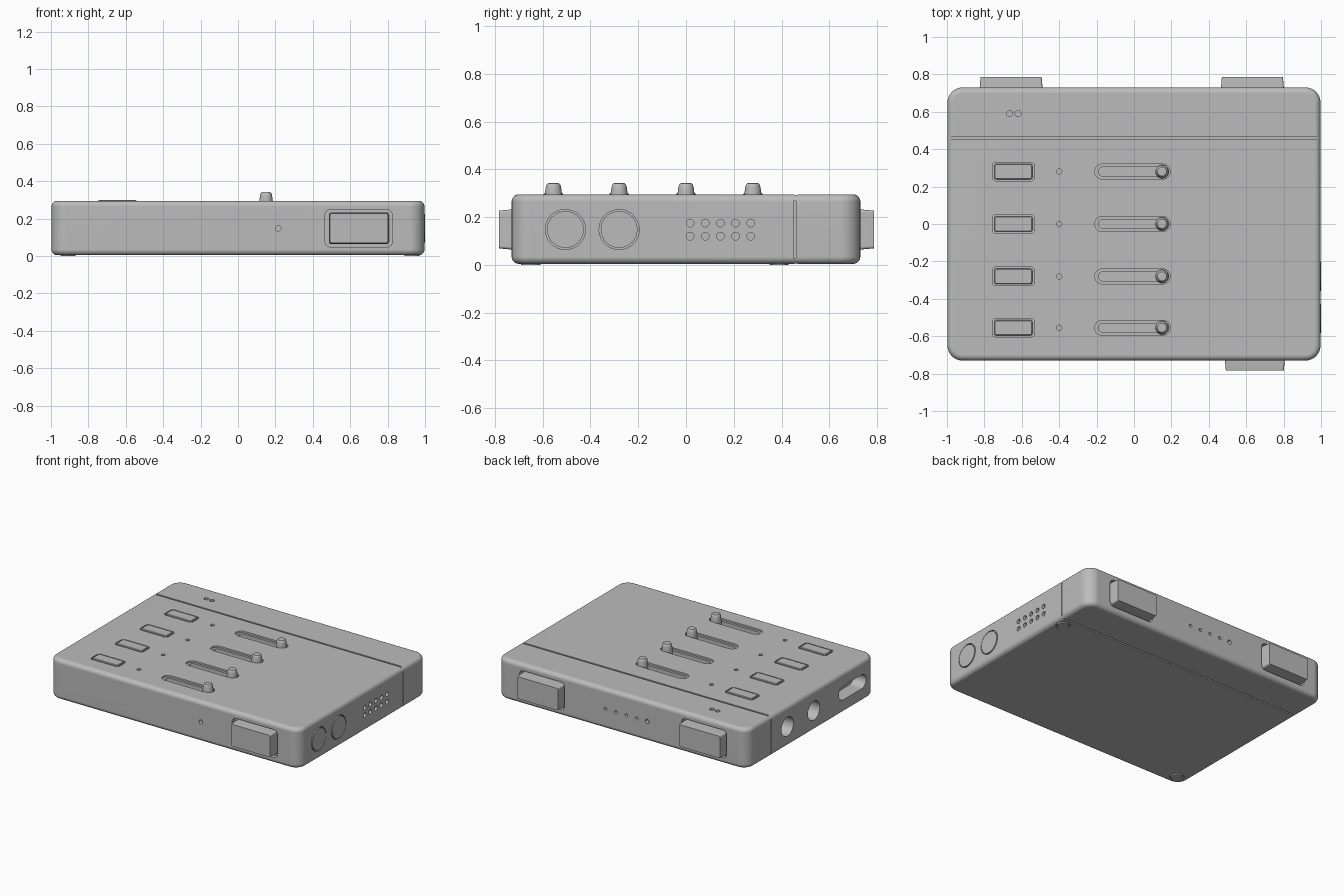
import bpy, bmesh
from math import sin, cos, pi, radians

cube = bpy.data.objects.get("Cube")
if cube:
    bpy.data.objects.remove(cube, do_unlink=True)

grey = bpy.data.materials.new("matte_grey")
grey.use_nodes = True
COLOUR = (0.5, 0.5, 0.5, 1)
grey.diffuse_color = COLOUR
grey.node_tree.nodes["Principled BSDF"].inputs["Base Color"].default_value = COLOUR

# Case surfaces, as outward distances from the origin
HX, HY, TOP, BOTTOM = 0.997, 0.73, 0.295, -0.004
MID = 0.148
ROWS = (0.28, 0, -0.28, -0.555)

# Maps face coordinates (u, v) and outward distance d into the model
SIDES = {
    "top": lambda u, v, d: (u, v, d),
    "bottom": lambda u, v, d: (u, v, -d),
    "front": lambda u, v, d: (u, -d, v),
    "back": lambda u, v, d: (u, d, v),
    "left": lambda u, v, d: (d, u, v),
    "right": lambda u, v, d: (-d, u, v),
}


def outline(hw, hh, r, steps=8):
    """Rounded rectangle; equal sizes give a circle or a slot."""
    r = min(r, hw, hh)
    points = []
    for quarter, (sx, sy) in enumerate(((1, 1), (-1, 1), (-1, -1), (1, -1))):
        for k in range(steps + 1):
            a = (quarter + k / steps) * pi / 2
            points.append((sx * (hw - r) + r * cos(a), sy * (hh - r) + r * sin(a)))
    return points


def loft(bm, side, u, v, rings):
    """Solid through rounded rectangles (half width, half height, radius, d)."""
    loops = [[bm.verts.new(SIDES[side](u + x, v + y, d)) for x, y in outline(hw, hh, r)]
             for hw, hh, r, d in rings]
    n = len(loops[0])
    bm.faces.new(loops[0])
    bm.faces.new(loops[-1])
    for a, b in zip(loops, loops[1:]):
        for i in range(n):
            j = (i + 1) % n
            bm.faces.new((a[i], a[j], b[j], b[i]))


def block(bm, side, u, v, hw, hh, r, low, high):
    loft(bm, side, u, v, [(hw, hh, r, low), (hw, hh, r, high)])


def pocket(bm, side, u, v, hw, hh, r, depth):
    surface = {"top": TOP, "bottom": BOTTOM, "front": HY, "back": HY}.get(side, HX)
    block(bm, side, u, v, hw, hh, r, surface - depth, surface + 0.03)


def hole(bm, side, u, v, r, depth):
    pocket(bm, side, u, v, r, r, r, depth)


def finish(bm, name):
    bmesh.ops.remove_doubles(bm, verts=bm.verts, dist=0.0002)
    bmesh.ops.recalc_face_normals(bm, faces=bm.faces)
    mesh = bpy.data.meshes.new(name)
    bm.to_mesh(mesh)
    bm.free()
    mesh.materials.append(grey)
    obj = bpy.data.objects.new(name, mesh)
    bpy.context.collection.objects.link(obj)
    return obj


parts = []

# Case with filleted top and bottom edges
bm = bmesh.new()
FILLET, CORNER = 0.03, 0.08
rings = []
for base, start in ((-BOTTOM + FILLET, -pi / 2), (TOP - FILLET, 0)):
    for k in range(6):
        a = start + k / 5 * pi / 2
        inset = FILLET * (1 - cos(a))
        rings.append((HX - inset, HY - inset, CORNER - inset, base + FILLET * sin(a)))
loft(bm, "top", 0, 0, rings)
case = finish(bm, "case")
parts.append(case)

# Shallow cuts: seams, button pockets, slider recesses and small holes
shallow = bmesh.new()
for side in ("top", "bottom"):
    pocket(shallow, side, 0, 0.46, 0.978, 0.006, 0.002, 0.01)
for side in ("left", "right"):
    pocket(shallow, side, 0.455, MID, 0.005, 0.12, 0.002, 0.01)
for y in ROWS:
    pocket(shallow, "top", -0.645, y, 0.112, 0.05, 0.02, 0.02)
    pocket(shallow, "top", -0.008, y, 0.202, 0.04, 0.04, 0.012)
    hole(shallow, "top", -0.4, y, 0.014, 0.01)
for x in (-0.665, -0.62):
    hole(shallow, "top", x, 0.59, 0.016, 0.01)
for side, x in (("front", 0.645), ("back", 0.635), ("back", -0.655)):
    pocket(shallow, side, x, MID, 0.18, 0.1, 0.03, 0.03)
for y in (-0.505, -0.28):
    hole(shallow, "left", y, MID, 0.084, 0.015)
for i in range(5):
    for z in (0.12, 0.175):
        hole(shallow, "left", 0.017 + i * 0.0635, z, 0.016, 0.03)
    hole(shallow, "back", 0.13 - i * 0.083, MID, 0.016 if i == 4 else 0.011, 0.03)
hole(shallow, "front", 0.215, MID, 0.015, 0.03)
for x, y in ((0.93, 0.39), (-0.91, -0.65)):
    hole(shallow, "bottom", x, y, 0.047, 0.008)

# Deep cuts: slider slots, round sockets and the oblong socket
deep = bmesh.new()
for y in ROWS:
    pocket(deep, "top", -0.008, y, 0.182, 0.024, 0.024, 0.05)
for y in (0.27, -0.03):
    hole(deep, "right", y, MID, 0.068, 0.15)
pocket(deep, "right", -0.47, MID, 0.155, 0.05, 0.05, 0.1)

cutters = [finish(shallow, "shallow_cutter"), finish(deep, "deep_cutter")]
for cutter in cutters:
    cutter.hide_render = True
    cut = case.modifiers.new("cut", "BOOLEAN")
    cut.operation, cut.solver, cut.object = "DIFFERENCE", "EXACT", cutter
bpy.context.view_layer.update()
carved = bpy.data.meshes.new_from_object(
    case.evaluated_get(bpy.context.evaluated_depsgraph_get()))
case.modifiers.clear()
case.data = carved
carved.materials.clear()
carved.materials.append(grey)
for cutter in cutters:
    bpy.data.objects.remove(cutter, do_unlink=True)

# Top buttons and slider knobs
for number, y in enumerate(ROWS, 1):
    bm = bmesh.new()
    loft(bm, "top", -0.645, y, [(0.102, 0.041, 0.012, 0.27), (0.102, 0.041, 0.012, 0.296),
                                (0.098, 0.037, 0.01, 0.3)])
    parts.append(finish(bm, f"top_button_{number}"))
    bm = bmesh.new()
    profile = [(0.036, 0.25), (0.036, 0.295), (0.032, 0.325), (0.029, 0.335),
               (0.024, 0.341), (0.016, 0.343)]
    loft(bm, "top", 0.15, y, [(r, r, r, z) for r, z in profile])
    parts.append(finish(bm, f"slider_knob_{number}"))

# Large edge buttons, slightly tapered
for name, side, x, hw, reach in (("front_button", "front", 0.646, 0.16, 0.782),
                                 ("back_left_button", "back", 0.633, 0.168, 0.787),
                                 ("back_right_button", "back", -0.657, 0.168, 0.787)):
    bm = bmesh.new()
    loft(bm, side, x, MID, [(hw, 0.084, 0.012, 0.69), (hw, 0.084, 0.012, HY),
                            (hw - 0.005, 0.079, 0.01, reach)])
    parts.append(finish(bm, name))

# Round side caps and underside pads
for name, side, u, v, r, low, high in (
        ("front_side_cap", "left", -0.505, MID, 0.077, 0.97, 1.0),
        ("rear_side_cap", "left", -0.28, MID, 0.077, 0.97, 1.0),
        ("rear_foot_pad", "bottom", 0.93, 0.39, 0.04, -0.02, 0),
        ("front_foot_pad", "bottom", -0.91, -0.65, 0.04, -0.02, 0)):
    bm = bmesh.new()
    block(bm, side, u, v, r, r, r, low, high)
    parts.append(finish(bm, name))

# Smooth fillets with crisp edges
bpy.ops.object.select_all(action="DESELECT")
for part in parts:
    part.select_set(True)
bpy.context.view_layer.objects.active = case
bpy.ops.object.shade_smooth_by_angle(angle=radians(30))
for part in parts:
    part.modifiers.new("even_shading", "WEIGHTED_NORMAL").keep_sharp = True
